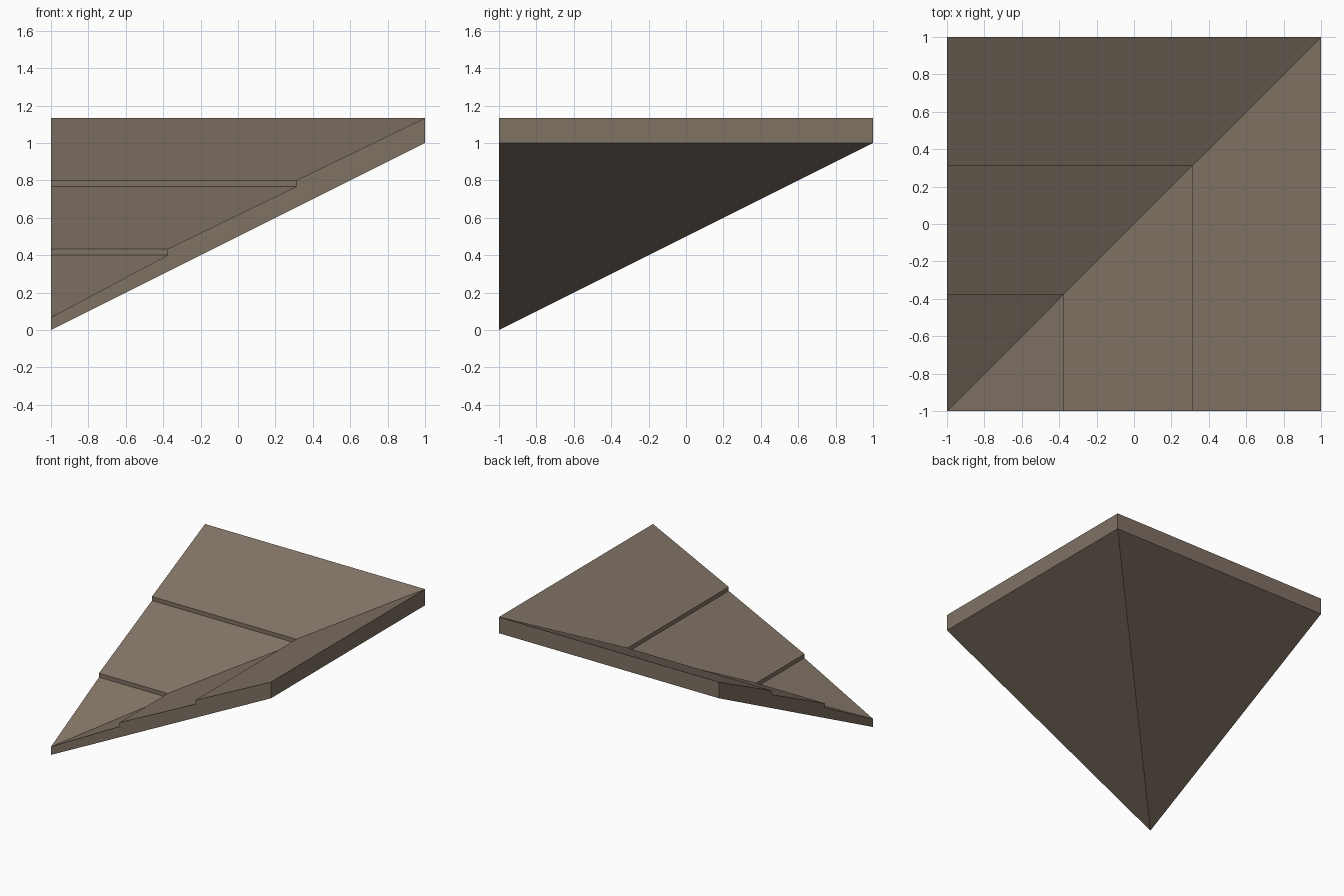
import bpy
import bmesh

cube = bpy.data.objects.get("Cube")
if cube:
    bpy.data.objects.remove(cube, do_unlink=True)


def make_material(name, colour):
    mat = bpy.data.materials.new(name)
    mat.use_nodes = True
    mat.diffuse_color = colour
    mat.node_tree.nodes["Principled BSDF"].inputs["Base Color"].default_value = colour
    return mat


brown = make_material("weathered brown", (0.216, 0.168, 0.127, 1))

# Stepped roof section: distance up the slope, height
BOTTOM = [(-1, 0), (1, 1)]
TOP = [(1, 1.133), (0.312, 0.8), (0.312, 0.767),
       (-0.376, 0.433), (-0.376, 0.4), (-1, 0.067)]
profile = BOTTOM + TOP

bm = bmesh.new()
verts = {}


def vert(x, y, z):
    key = (x, y, z)
    if key not in verts:
        verts[key] = bm.verts.new(key)
    return verts[key]


def face(corners):
    # Repeated corners collapse to a triangle, or to nothing at the tip
    unique = list(dict.fromkeys(corners))
    if len(unique) > 2:
        bm.faces.new(unique)


# Three copies of the section: front edge, valley mitre and left edge
front_edge = [vert(s, -1, z) for s, z in profile]
valley = [vert(s, s, z) for s, z in profile]
left_edge = [vert(-1, s, z) for s, z in profile]

# Two wings of the roof meeting along the valley
for a, b in ((front_edge, valley), (valley, left_edge)):
    for i in range(len(profile)):
        j = (i + 1) % len(profile)
        face([a[i], a[j], b[j], b[i]])

# Closed gable ends
face(front_edge)
face(left_edge)
bmesh.ops.recalc_face_normals(bm, faces=bm.faces[:])

mesh = bpy.data.meshes.new("roof_valley_corner")
bm.to_mesh(mesh)
bm.free()
mesh.materials.append(brown)
roof = bpy.data.objects.new("roof_valley_corner", mesh)
bpy.context.collection.objects.link(roof)
